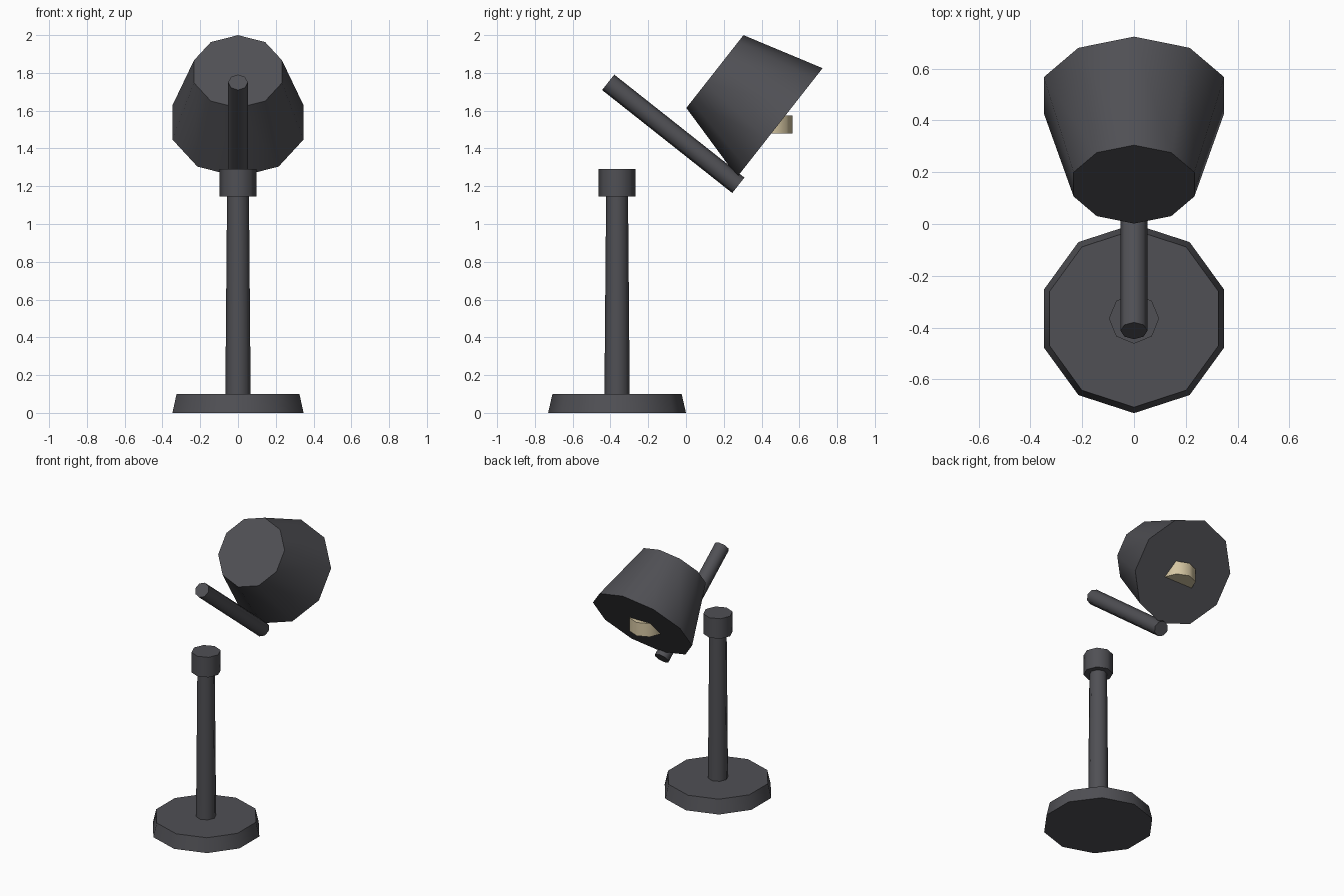
import bpy, math
from mathutils import Vector

if "Cube" in bpy.data.objects:
    bpy.data.objects.remove(bpy.data.objects["Cube"])


def material(name, color):
    m = bpy.data.materials.new(name)
    m.diffuse_color = (*color, 1)
    m.use_nodes = True
    m.node_tree.nodes["Principled BSDF"].inputs["Base Color"].default_value = m.diffuse_color
    return m


DARK = material("dark_metal", (0.08, 0.08, 0.09))
WARM = material("warm_bulb", (0.66, 0.56, 0.36))


def frustum(name, start, end, r1, r2, sides, mat=DARK):
    """Smooth-sided capped frustum between two (y, z) points on the x = 0 plane."""
    a, b = Vector((0, *start)), Vector((0, *end))
    d = b - a
    bpy.ops.mesh.primitive_cone_add(
        vertices=sides, radius1=r1, radius2=r2, depth=d.length,
        location=(a + b) / 2, rotation=(math.atan2(-d.y, d.z), 0, 0))
    ob = bpy.context.object
    ob.name = name
    ob.data.materials.append(mat)
    bpy.ops.object.shade_smooth_by_angle(angle=math.radians(60))
    return ob


Y = -0.365

# Stand: foot, post and collar
frustum("base", (Y, 0), (Y, 0.10), 0.365, 0.342, 10)
frustum("post", (Y, 0.10), (Y, 1.15), 0.067, 0.058, 8)
frustum("collar", (Y, 1.145), (Y, 1.29), 0.097, 0.097, 8)

# Tilted arm
frustum("arm", (-0.412, 1.75), (0.277, 1.205), 0.052, 0.052, 8)

# Tilted shade, closed at both ends
frustum("shade", (0.153, 1.807), (0.497, 1.537), 0.245, 0.366, 10)

# Upright bulb poking out of the shade
frustum("bulb", (0.45, 1.478), (0.45, 1.574), 0.115, 0.115, 8, WARM)
